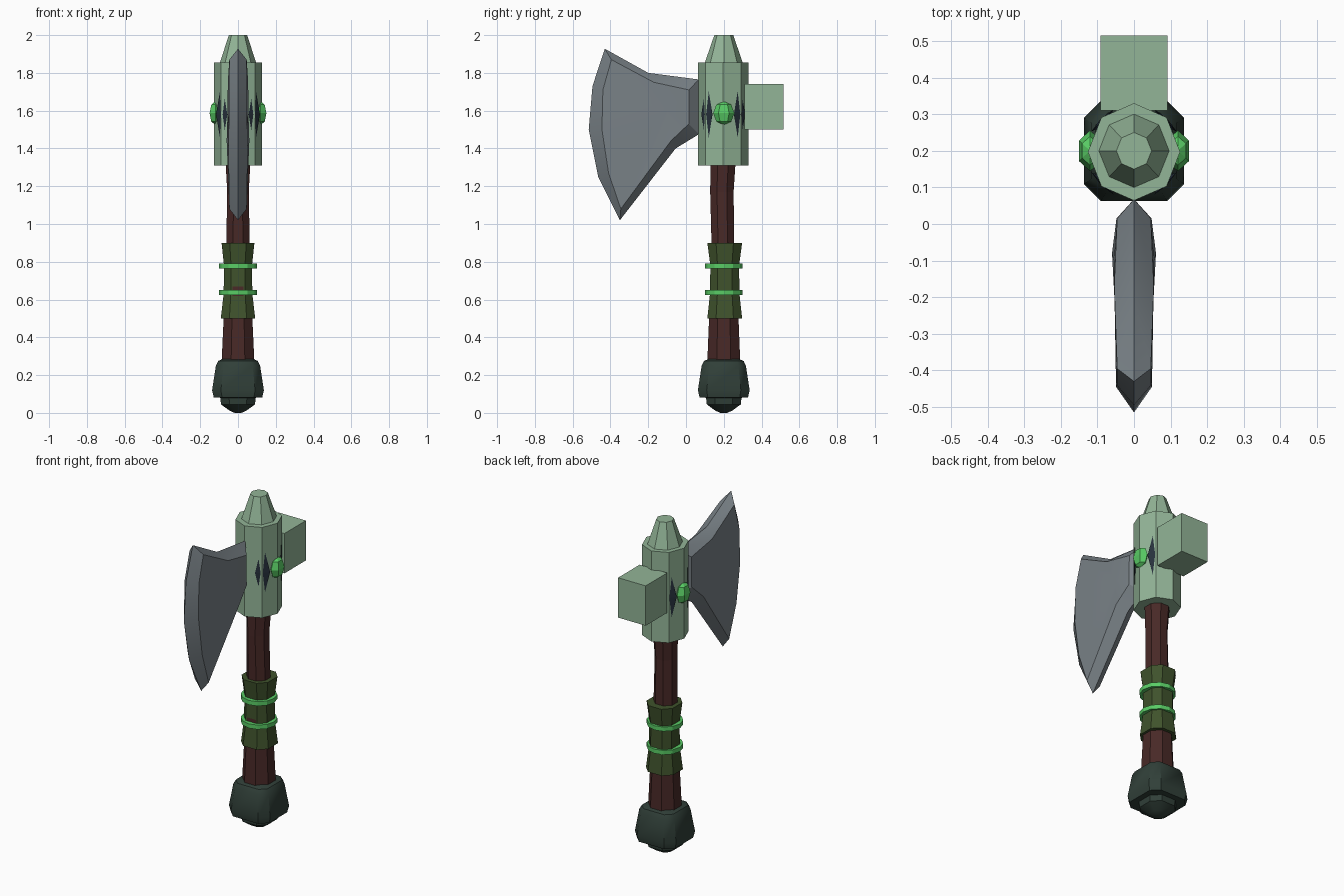
import bpy, bmesh, math
from mathutils import Matrix, Vector

if "Cube" in bpy.data.objects:
    bpy.data.objects.remove(bpy.data.objects["Cube"])

CY = 0.2  # axis of the haft


def material(name, rgb):
    m = bpy.data.materials.new(name)
    m.diffuse_color = (*rgb, 1)
    m.use_nodes = True
    m.node_tree.nodes["Principled BSDF"].inputs["Base Color"].default_value = m.diffuse_color
    return m


WOOD = material("wood", (0.065, 0.022, 0.02))
GRIP = material("wrap", (0.05, 0.085, 0.025))
DARK = material("dark_metal", (0.03, 0.05, 0.04))
JADE = material("pale_green", (0.29, 0.46, 0.31))
GLOW = material("bright_green", (0.1, 0.6, 0.13))
STEEL = material("steel", (0.19, 0.22, 0.24))
NAVY = material("navy", (0.02, 0.03, 0.045))


def finish(name, bm, mat, smooth=None):
    bmesh.ops.recalc_face_normals(bm, faces=bm.faces)
    mesh = bpy.data.meshes.new(name)
    bm.to_mesh(mesh)
    bm.free()
    ob = bpy.data.objects.new(name, mesh)
    bpy.context.collection.objects.link(ob)
    mesh.materials.append(mat)
    if smooth:
        bpy.ops.object.select_all(action='DESELECT')
        ob.select_set(True)
        bpy.context.view_layer.objects.active = ob
        bpy.ops.object.shade_smooth_by_angle(angle=math.radians(smooth))
    return ob


def ngon(n, turn=0.0):
    return [(math.cos(2 * math.pi * (i + turn) / n), math.sin(2 * math.pi * (i + turn) / n))
            for i in range(n)]


def chamfered_square(c):
    return [(1, c), (c, 1), (-c, 1), (-1, c), (-1, -c), (-c, -1), (c, -1), (1, -c)]


def loft(name, plan, sections, mat, smooth=None):
    """Skin a plan shape through sections of (z, x radius, y radius, y shift)."""
    bm = bmesh.new()
    rings = [[bm.verts.new((px * rx, CY + dy + py * ry, z)) for px, py in plan]
             for z, rx, ry, dy in sections]
    n = len(plan)
    for a, b in zip(rings, rings[1:]):
        for i in range(n):
            j = (i + 1) % n
            bm.faces.new((a[i], a[j], b[j], b[i]))
    bm.faces.new(rings[0])
    bm.faces.new(rings[-1])
    return finish(name, bm, mat, smooth)


# Slightly crooked wooden haft
loft("haft", chamfered_square(0.42), [
    (0.2, 0.09, 0.09, 0), (0.5, 0.076, 0.078, 0), (0.9, 0.062, 0.06, -0.005),
    (1.17, 0.057, 0.062, -0.01), (1.35, 0.067, 0.067, -0.003)], WOOD)

# Flared grip wrap with two rings
loft("grip_wrap", chamfered_square(0.5), [
    (0.5, 0.091, 0.092, 0.005), (0.63, 0.076, 0.078, 0.005),
    (0.78, 0.074, 0.076, 0.005), (0.9, 0.087, 0.092, 0.005)], GRIP)
for label, z in (("lower", 0.637), ("upper", 0.778)):
    loft(label + "_ring", ngon(12), [(z - 0.013, 0.1, 0.1, 0), (z + 0.013, 0.1, 0.1, 0)], GLOW)

# Heavy pommel with a rounded foot
loft("pommel", chamfered_square(0.66), [(z, r, r, 0) for z, r in (
    (0.08, 0.09), (0.081, 0.128), (0.12, 0.137), (0.25, 0.117), (0.275, 0.105),
    (0.285, 0.08))], DARK, 40)
loft("pommel_foot", chamfered_square(0.5), [(z, r, r, 0) for z, r in (
    (0, 0.018), (0.012, 0.045), (0.045, 0.09), (0.09, 0.095))], DARK, 40)

# Octagonal head, tapered cap and rear block
loft("head", ngon(8), [(1.31, 0.126, 0.133, -0.003), (1.855, 0.126, 0.133, -0.003)], JADE)
loft("cap", ngon(8), [(1.855, 0.096, 0.1, 0), (2.0, 0.048, 0.05, 0)], JADE)
bm = bmesh.new()
bmesh.ops.create_cube(bm, size=1, matrix=Matrix.Translation((0, 0.4125, 1.62))
                      @ Matrix.Diagonal((0.184, 0.205, 0.24, 1)))
finish("rear_block", bm, JADE)

# Gem on each side of the head
for label, s in (("right", 1), ("left", -1)):
    bm = bmesh.new()
    bmesh.ops.create_uvsphere(bm, u_segments=6, v_segments=4, radius=1,
                              matrix=Matrix.Translation((s * 0.12, CY, 1.587))
                              @ Matrix.Diagonal((0.035, 0.056, 0.063, 1)))
    finish(label + "_gem", bm, GLOW)

# Thin diamond inlays on the four diagonal corners
for k in range(4):
    a = math.radians(45 + 90 * k)
    out, side = Vector((math.cos(a), math.sin(a), 0)), Vector((-math.sin(a), math.cos(a), 0))
    c = Vector((0, CY - 0.003, 1.58)) + out * 0.122
    bm = bmesh.new()
    f, b = (bm.verts.new(c + out * d) for d in (0.006, -0.02))
    rim = [bm.verts.new(c + v) for v in
           (side * 0.042, Vector((0, 0, 0.18)), side * -0.042, Vector((0, 0, -0.18)))]
    for i in range(4):
        for tip in (f, b):
            bm.faces.new((rim[i], rim[(i + 1) % 4], tip))
    finish("diamond_inlay_%d" % (k + 1), bm, NAVY)

# Blade: sharp outline in the middle plane, raised inner outline on both sides
outline = [(0.068, 1.765), (-0.2, 1.80), (-0.43, 1.928), (-0.495, 1.73), (-0.515, 1.5),
           (-0.465, 1.25), (-0.35, 1.02), (-0.055, 1.4), (0.068, 1.475)]
raised = [(0.015, 1.71, 0.046), (-0.17, 1.75, 0.054), (-0.395, 1.87, 0.046),
          (-0.44, 1.71, 0.047), (-0.445, 1.5, 0.049), (-0.41, 1.27, 0.049),
          (-0.345, 1.08, 0.046), (-0.08, 1.44, 0.06), (0.015, 1.53, 0.048)]
bm = bmesh.new()
edge = [bm.verts.new((0, y, z)) for y, z in outline]
n = len(edge)
for s in (1, -1):
    inner = [bm.verts.new((s * x, y, z)) for y, z, x in raised]
    hub = bm.verts.new((s * 0.055, -0.1, 1.6))
    for i in range(n):
        j = (i + 1) % n
        bm.faces.new((edge[i], edge[j], inner[j], inner[i]))
        bm.faces.new((inner[i], inner[j], hub))
finish("blade", bm, STEEL, 30)
